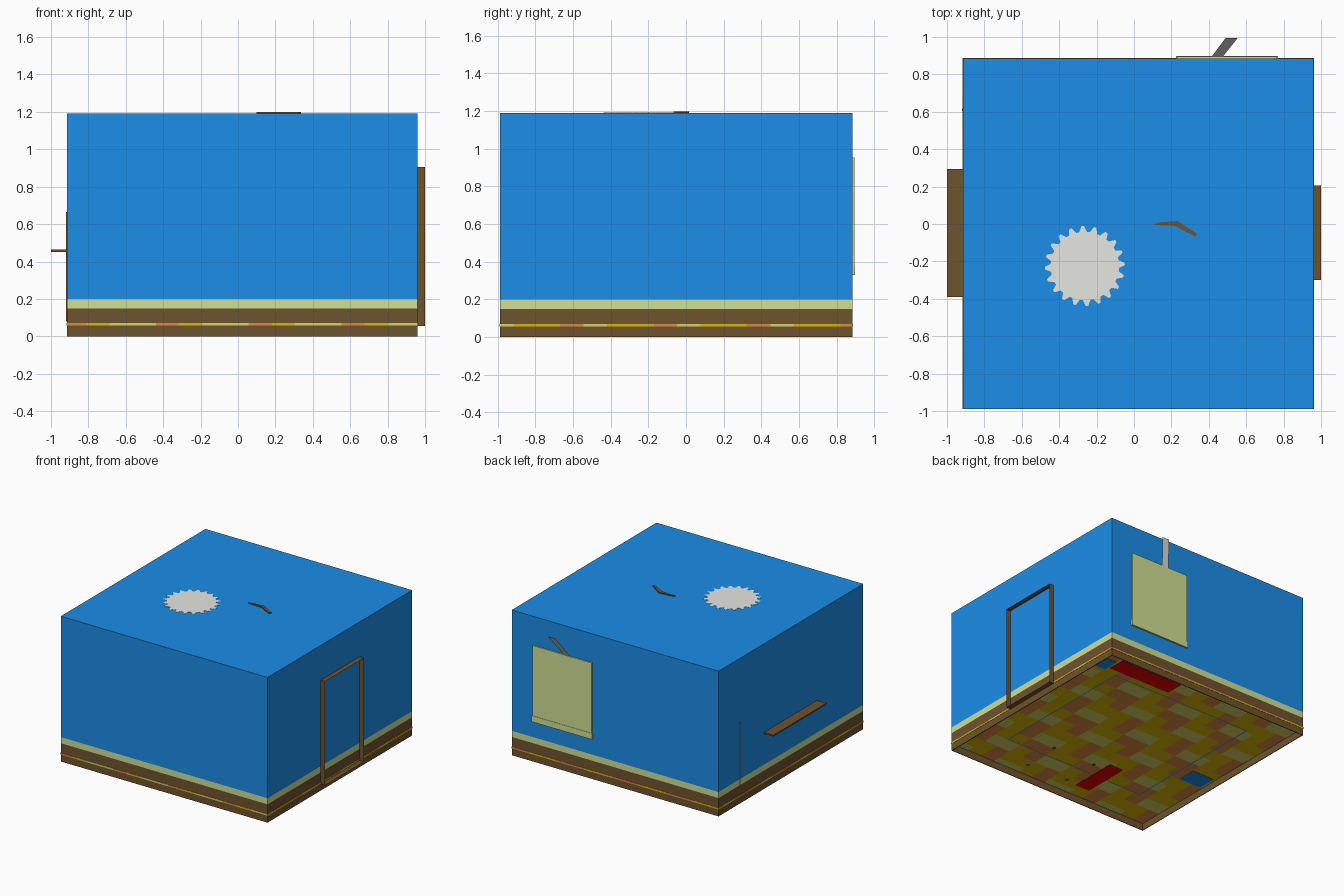
import bpy, bmesh, math
from mathutils import Vector

if "Cube" in bpy.data.objects:
    bpy.data.objects.remove(bpy.data.objects["Cube"])

X0, X1, Y0, Y1, H = -0.915, 0.96, -0.988, 0.885, 1.19


def mat(name, r, g, b):
    lin = [(c / 255 / 12.92 if c < 11 else ((c / 255 + 0.055) / 1.055) ** 2.4) for c in (r, g, b)]
    m = bpy.data.materials.new(name)
    m.diffuse_color = (*lin, 1)
    m.use_nodes = True
    m.node_tree.nodes["Principled BSDF"].inputs["Base Color"].default_value = m.diffuse_color
    return m


BLUE = mat("wall blue", 27, 141, 231)
BROWN = mat("wood brown", 111, 83, 46)
CREAM = mat("pale olive", 208, 224, 148)
YELLOW = mat("tile yellow", 218, 184, 2)
ORANGE = mat("tile orange", 224, 138, 66)
OLIVE = mat("tile olive", 216, 210, 98)
RED = mat("cushion red", 250, 0, 0)
GREY = mat("light grey", 230, 231, 226)


def finish(name, bm, *mats):
    me = bpy.data.meshes.new(name)
    bm.to_mesh(me)
    bm.free()
    for m in mats:
        me.materials.append(m)
    ob = bpy.data.objects.new(name, me)
    bpy.context.collection.objects.link(ob)
    return ob


def cube(bm, x0, x1, y0, y1, z0, z1):
    for v in bmesh.ops.create_cube(bm, size=1)["verts"]:
        v.co = Vector(((x0 + x1) / 2 + v.co.x * (x1 - x0),
                       (y0 + y1) / 2 + v.co.y * (y1 - y0),
                       (z0 + z1) / 2 + v.co.z * (z1 - z0)))


def cut(bm, axis, value):
    no = [0, 0, 0]
    no[axis] = 1
    bmesh.ops.bisect_plane(bm, geom=bm.verts[:] + bm.edges[:] + bm.faces[:],
                           plane_co=[value * n for n in no], plane_no=no)


def box(name, m, *b):
    bm = bmesh.new()
    cube(bm, *b)
    return finish(name, bm, m)


def prism(name, m, pts, z0, z1):
    bm = bmesh.new()
    f = bm.faces.new([bm.verts.new((x, y, z0)) for x, y in pts])
    r = bmesh.ops.extrude_face_region(bm, geom=[f])["geom"]
    bmesh.ops.translate(bm, vec=(0, 0, z1 - z0), verts=[g for g in r if isinstance(g, bmesh.types.BMVert)])
    bmesh.ops.recalc_face_normals(bm, faces=bm.faces)
    return finish(name, bm, m)


# Room shell: walls and ceiling, open underneath, banded by height
bm = bmesh.new()
cube(bm, X0, X1, Y0, Y1, 0, H)
bmesh.ops.delete(bm, geom=[f for f in bm.faces if f.normal.z < -0.5], context="FACES")
for z in (0.15, 0.20):
    cut(bm, 2, z)
for f in bm.faces:
    z = f.calc_center_median().z
    f.material_index = 0 if z < 0.15 else 1 if z < 0.2 else 2
room = finish("room_walls", bm, BROWN, CREAM, BLUE)
mod = room.modifiers.new("thickness", "SOLIDIFY")
mod.thickness, mod.offset = 0.008, -1

# Tiled floor slab whose edge shows through the skirting; rug outline underneath
TILES = ("BYOO", "BYYY", "OOBY", "YYBB")
CELL, TX, TY = 0.124, -0.935, -1.04
RUG_X, RUG_Y, LINE = (-0.61, 0.68), (-0.66, 0.59), 0.004
bm = bmesh.new()
e = 0.002
cube(bm, X0 - e, X1 + e, Y0 - e, Y1 + e, 0.057, 0.070)
for axis, start, rug in ((0, TX, RUG_X), (1, TY, RUG_Y)):
    for i in range(1, 17):
        cut(bm, axis, start + i * CELL)
    for r in rug:
        cut(bm, axis, r - LINE)
        cut(bm, axis, r + LINE)
for f in bm.faces:
    c = f.calc_center_median()
    x, y = min(c.x, X1 - e), min(c.y, Y1 - e)
    tile = TILES[math.floor((y - TY) / CELL) % 4][math.floor((x - TX) / CELL) % 4]
    f.material_index = "BYO".index(tile)
    on_x = min(abs(x - r) for r in RUG_X) < LINE and RUG_Y[0] < y < RUG_Y[1]
    on_y = min(abs(y - r) for r in RUG_Y) < LINE and RUG_X[0] < x < RUG_X[1]
    if f.normal.z < -0.5 and (on_x or on_y):
        f.material_index = 3
finish("tiled_floor", bm, ORANGE, YELLOW, OLIVE, BLUE)

# Plates showing through the underside of the floor
for name, m, b in (("bench_base", RED, (0.21, 0.78, 0.65, 0.80)),
                   ("seat_base", RED, (-0.28, -0.15, -0.86, -0.46)),
                   ("cabinet_base", BLUE, (-0.89, -0.69, -0.29, -0.13)),
                   ("corner_base", BLUE, (0.80, 0.90, 0.61, 0.75))):
    box(name, m, *b, 0.055, 0.06)
for i, (x, y) in enumerate(((0.33, -0.54), (0.32, -0.86), (-0.06, -0.54), (-0.05, -0.84))):
    box(f"table_leg_{i}", BROWN, x - 0.012, x + 0.012, y - 0.012, y + 0.012, 0.055, 0.4)

# Door frame: an open sheet loop standing out of the right wall
bm = bmesh.new()
loop = ((-0.30, 0.055), (0.205, 0.055), (0.205, 0.905), (-0.30, 0.905))
inner = [bm.verts.new((X1 - 0.01, y, z)) for y, z in loop]
outer = [bm.verts.new((1.0, y, z)) for y, z in loop]
for i in range(4):
    j = (i + 1) % 4
    bm.faces.new((inner[i], inner[j], outer[j], outer[i]))
bmesh.ops.recalc_face_normals(bm, faces=bm.faces)
finish("door_frame", bm, BROWN)

# Shelf through the left wall, and a thin pole beside it
box("wall_shelf", BROWN, -1.0, X0 + 0.01, -0.39, 0.295, 0.452, 0.464)
box("wall_pole", BROWN, X0 - 0.004, X0 + 0.004, 0.605, 0.617, 0.08, 0.665)

# Window panel with its sill on the back wall
box("window_panel", CREAM, 0.23, 0.765, Y1 - 0.005, 0.895, 0.335, 0.955)
box("window_sill", CREAM, 0.225, 0.77, Y1 - 0.005, 0.898, 0.33, 0.38)

# Tilted strut above the window: a single sheet facing down
bm = bmesh.new()
bm.faces.new([bm.verts.new(p) for p in ((0.415, 0.895, 0.95), (0.49, 0.995, 1.125),
                                        (0.555, 0.995, 1.125), (0.475, 0.895, 0.95))])
bm.normal_update()
for f in bm.faces:
    if f.normal.z > 0:
        f.normal_flip()
finish("window_strut", bm, GREY)

# Toothed ceiling lamp cover, barely proud of the ceiling
N = 20
pts = []
for i in range(N):
    for k, rad in ((-0.36, 0.183), (-0.1, 0.214), (0.1, 0.214), (0.36, 0.183)):
        a = 2 * math.pi * (i + k + 0.17) / N
        pts.append((-0.263 + rad * math.cos(a), -0.225 + rad * math.sin(a)))
prism("lamp_cover", GREY, pts, 1.186, 1.1915)

# Bent fan blade tip poking through the ceiling
prism("ceiling_blade", BROWN, [(0.10, -0.005), (0.22, -0.010), (0.325, -0.066), (0.338, -0.052),
                               (0.232, 0.016), (0.13, 0.008)], 1.185, 1.198)
